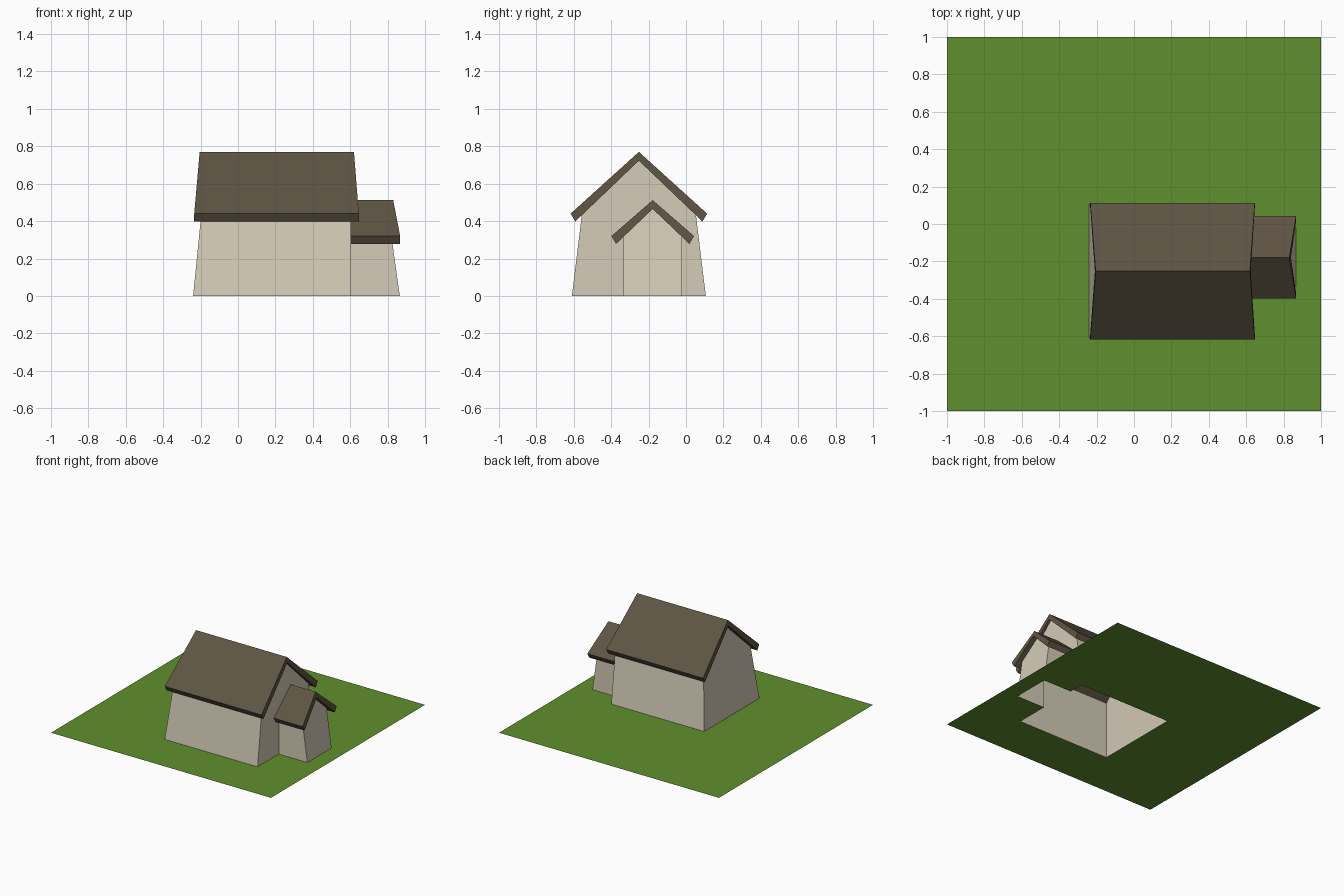
import bpy, bmesh

if "Cube" in bpy.data.objects:
    bpy.data.objects.remove(bpy.data.objects["Cube"])


def material(name, rgb):
    m = bpy.data.materials.new(name)
    m.diffuse_color = (*rgb, 1)
    m.use_nodes = True
    m.node_tree.nodes["Principled BSDF"].inputs["Base Color"].default_value = m.diffuse_color
    return m


GRASS = material("grass green", (0.117, 0.279, 0.027))
PLASTER = material("cream plaster", (0.66, 0.60, 0.475))
SHINGLE = material("brown shingle", (0.112, 0.089, 0.056))


def build(name, polygons, mat, outward=True):
    """Make one object from polygons, welding shared corners."""
    bm = bmesh.new()
    for poly in polygons:
        bm.faces.new([bm.verts.new(p) for p in poly])
    bmesh.ops.remove_doubles(bm, verts=bm.verts, dist=0.0005)
    if outward:
        bmesh.ops.recalc_face_normals(bm, faces=bm.faces)
    me = bpy.data.meshes.new(name)
    bm.to_mesh(me)
    bm.free()
    me.materials.append(mat)
    ob = bpy.data.objects.new(name, me)
    bpy.context.collection.objects.link(ob)
    return ob


def gable(yc, base, top, eave, ridge):
    """Gable outline in (y, z): half widths at base and eave, then heights."""
    return [(yc - base, 0), (yc - top, eave), (yc, ridge),
            (yc + top, eave), (yc + base, 0)]


# House walls: main hall and side wing as one open shell
WEST, JOIN, EAST = -0.24, 0.605, 0.865
main = gable(-0.252, 0.358, 0.305, 0.433, 0.725)
wing = gable(-0.178, 0.157, 0.157, 0.318, 0.47)

main_w = [(WEST + 0.1 * z, y, z) for y, z in main]     # leaning end wall
main_e = [(JOIN, y, z) for y, z in main]
wing_w = [(JOIN, y, z) for y, z in wing]
wing_e = [(EAST - 0.14 * z, y, z) for y, z in wing]    # leaning end wall


def side(a, b, i, j):
    return [a[i], b[i], b[j], a[j]]


walls = [main_w, wing_e,
         main_e + wing_w[::-1],                        # gable with opening
         side(main_w, main_e, 0, 1), side(main_w, main_e, 3, 4),
         side(wing_w, wing_e, 0, 1), side(wing_w, wing_e, 3, 4)]
build("house_walls", walls, PLASTER)


# Roofs: folded slabs whose free ends lean inward towards the ridge
def roof(name, yc, half, eave, ridge, x_eave, x_ridge):
    t_y, t_z = 0.025, 0.042
    prof = [(-half, eave), (0, ridge), (half, eave),
            (half - t_y, eave - t_z), (0, ridge - 0.047), (-half + t_y, eave - t_z)]
    ends = []
    for xe, xr in zip(x_eave, x_ridge):
        ends.append([(xe + (xr - xe) * max(0, z - eave) / (ridge - eave), yc + y, z)
                     for y, z in prof])
    a, b = ends
    polys = [side(a, b, i, (i + 1) % 6) for i in range(6)]
    for e in ends:
        polys += [[e[0], e[1], e[4], e[5]], [e[1], e[2], e[3], e[4]]]
    build(name, polys, SHINGLE)


roof("main_roof", -0.252, 0.365, 0.44, 0.77, (-0.234, 0.646), (-0.205, 0.62))
roof("wing_roof", -0.178, 0.221, 0.32, 0.512, (JOIN, 0.867), (JOIN, 0.83))

# Lawn: flat sheet left open under the house footprint
xs = [-1, WEST, JOIN, EAST, 1]
ys = [-1, main[0][0], wing[0][0], wing[4][0], main[4][0], 1]
lawn = []
for i in range(4):
    for j in range(5):
        under_main = i == 1 and j in (1, 2, 3)
        under_wing = i == 2 and j == 2
        if not (under_main or under_wing):
            lawn.append([(xs[i], ys[j], 0), (xs[i + 1], ys[j], 0),
                         (xs[i + 1], ys[j + 1], 0), (xs[i], ys[j + 1], 0)])
build("lawn", lawn, GRASS, outward=False)
